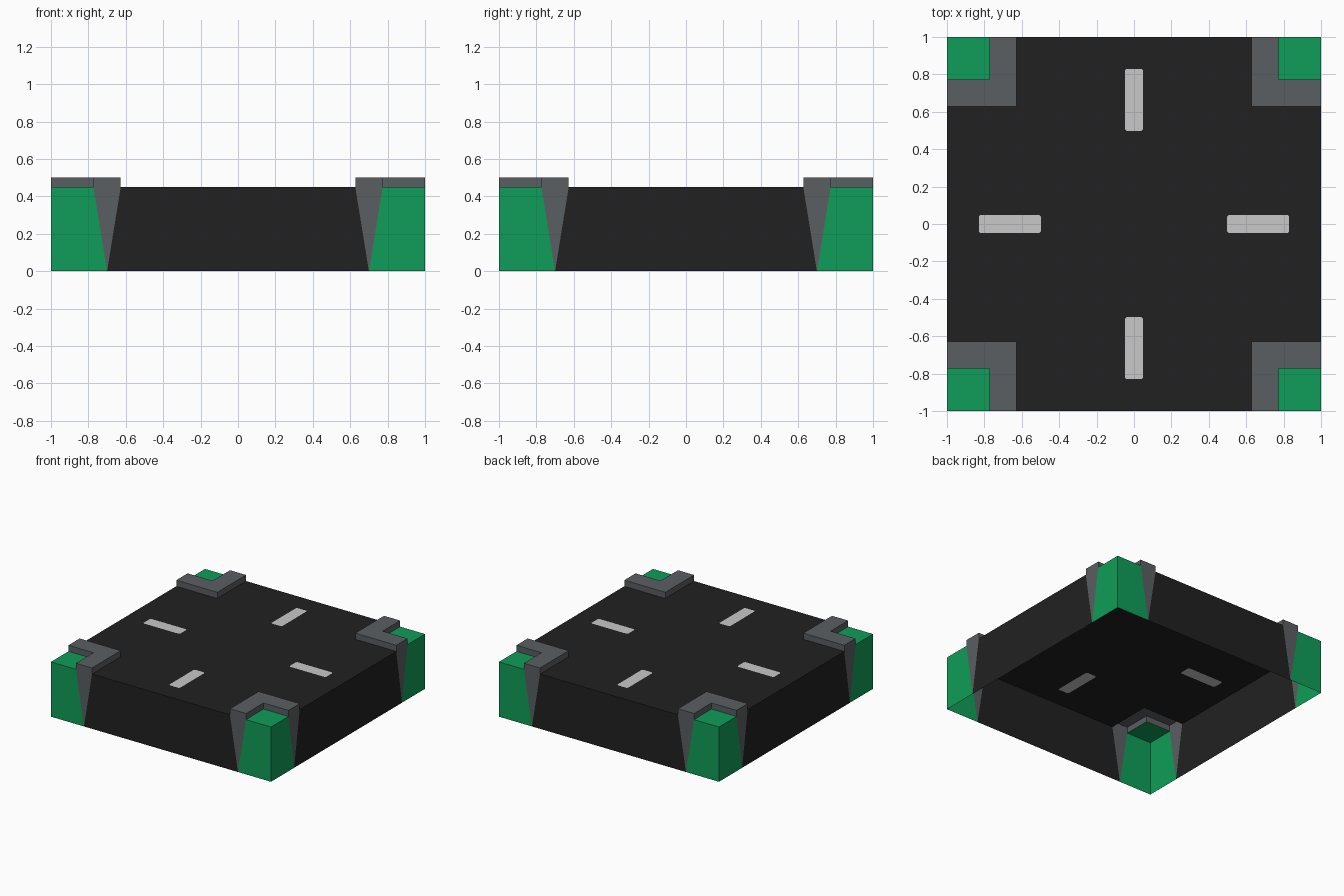
import bpy, bmesh, math
from mathutils import Matrix

if "Cube" in bpy.data.objects:
    bpy.data.objects.remove(bpy.data.objects["Cube"])

# Key dimensions
E, A, B, F = 1.0, 0.627, 0.773, 0.70   # outer edge, kerb inside, kerb outside, kerb foot
ROAD, KERB = 0.45, 0.50                # road / grass level, kerb top


def material(name, rgb):
    m = bpy.data.materials.new(name)
    m.diffuse_color = (*rgb, 1)
    m.use_nodes = True
    m.node_tree.nodes["Principled BSDF"].inputs["Base Color"].default_value = m.diffuse_color
    return m


ASPHALT = material("asphalt_black", (0.0152, 0.0152, 0.0152))
STONE = material("kerb_grey", (0.102, 0.114, 0.122))
GRASS = material("grass_green", (0.0048, 0.337, 0.098))
PAINT = material("line_white", (0.58, 0.58, 0.58))


def finish(name, bm, mat):
    me = bpy.data.meshes.new(name)
    bm.to_mesh(me)
    bm.free()
    me.materials.append(mat)
    ob = bpy.data.objects.new(name, me)
    bpy.context.collection.objects.link(ob)
    return ob


def sheet(name, polys, mat, turn):
    """Open sheet of polygons, turned by quarter turns about z."""
    bm = bmesh.new()
    for poly in polys:
        bm.faces.new([bm.verts.new(p) for p in poly])
    bmesh.ops.remove_doubles(bm, verts=bm.verts, dist=1e-5)
    bm.transform(Matrix.Rotation(turn * math.pi / 2, 4, 'Z'))
    return finish(name, bm, mat)


def swap(poly):
    """Mirror a polygon across the corner diagonal, keeping it facing outward."""
    return [(y, x, z) for x, y, z in reversed(poly)]


# Painted dash outline with slightly clipped corners, on the +x arm
x0, x1, w, c = 0.497, 0.83, 0.049, 0.01
DASH = [(x0 + c, -w), (x1 - c, -w), (x1, -w + c), (x1, w - c),
        (x1 - c, w), (x0 + c, w), (x0, w - c), (x0, -w + c)]


def turned(points, k):
    r = Matrix.Rotation(k * math.pi / 2, 2)
    return [(r[0][0] * x + r[0][1] * y, r[1][0] * x + r[1][1] * y) for x, y in points]


# Road surface: a cross with the dash shapes left open
bm = bmesh.new()
outline = [p for k in range(4) for p in turned([(E, -A), (E, A), (A, A)], k)]
for loop in [outline] + [turned(DASH, k) for k in range(4)]:
    vs = [bm.verts.new((x, y, ROAD)) for x, y in loop]
    for i, v in enumerate(vs):
        bm.edges.new((v, vs[(i + 1) % len(vs)]))
bmesh.ops.triangle_fill(bm, edges=bm.edges[:], use_beauty=True, normal=(0, 0, 1))
for f in bm.faces:
    f.normal_update()
    if f.normal.z < 0:
        f.normal_flip()
finish("road_surface", bm, ASPHALT)

# Kerb of the +x +y corner: top, inner riser, outer riser and tapered ends
kerb_half = [
    [(A, A, KERB), (E, A, KERB), (E, B, KERB), (B, B, KERB)],
    [(A, A, ROAD), (E, A, ROAD), (E, A, KERB), (A, A, KERB)],
    [(E, B, ROAD), (B, B, ROAD), (B, B, KERB), (E, B, KERB)],
    [(E, F, 0), (E, B, ROAD), (E, B, KERB), (E, A, KERB), (E, A, ROAD)],
]
# Grass block of the same corner: outer walls and top
grass_wall = [(E, F, 0), (E, E, 0), (E, E, ROAD), (E, B, ROAD)]
grass_top = [(B, B, ROAD), (E, B, ROAD), (E, E, ROAD), (B, E, ROAD)]
# Road side wall, narrowing towards the top
road_wall = [(E, -F, 0), (E, F, 0), (E, A, ROAD), (E, -A, ROAD)]

for k in range(4):
    sheet(f"kerb_{k + 1}", kerb_half + [swap(p) for p in kerb_half], STONE, k)
    sheet(f"grass_corner_{k + 1}", [grass_wall, swap(grass_wall), grass_top], GRASS, k)
    sheet(f"road_side_{k + 1}", [road_wall], ASPHALT, k)
    sheet(f"lane_dash_{k + 1}", [[(x, y, ROAD) for x, y in DASH]], PAINT, k)
